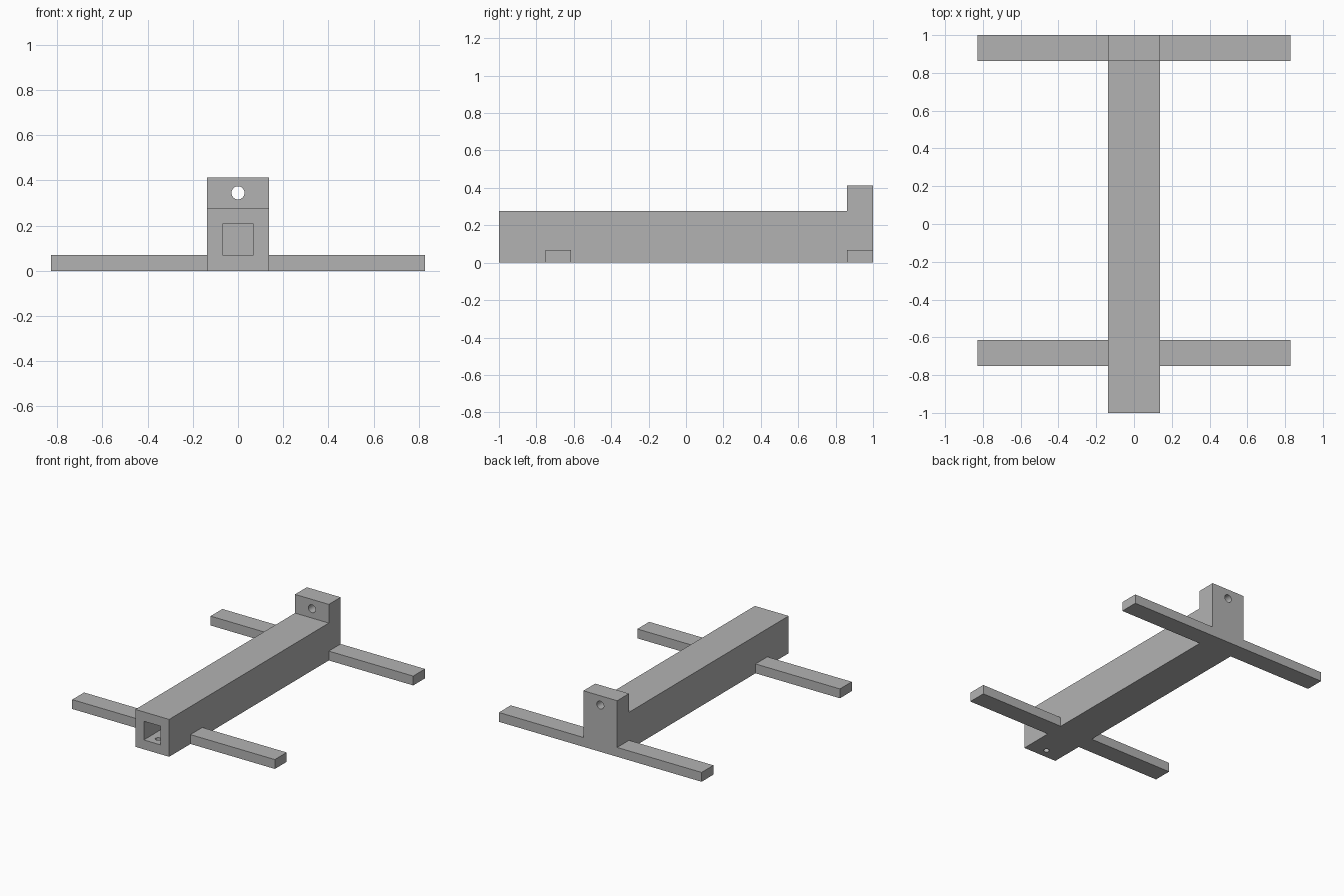
import bpy
from math import radians

default = bpy.data.objects.get("Cube")
if default:
    bpy.data.objects.remove(default, do_unlink=True)

U = 2 / 29            # design unit: the beam is 29 units long
HALF = 2 * U          # half width of the beam
FRONT, BACK = -1.0, 1.0
TAB_Y = BACK - 2 * U  # front face of the upright tab

grey = bpy.data.materials.new("plain_grey")
grey.use_nodes = True
colour = (0.45, 0.45, 0.45, 1)
grey.diffuse_color = colour
grey.node_tree.nodes["Principled BSDF"].inputs["Base Color"].default_value = colour


def box(name, lo, hi):
    """Axis-aligned box between two corners."""
    centre = [(a + b) / 2 for a, b in zip(lo, hi)]
    bpy.ops.mesh.primitive_cube_add(size=1, location=centre)
    ob = bpy.context.object
    ob.name = name
    ob.scale = [b - a for a, b in zip(lo, hi)]
    bpy.ops.object.transform_apply(location=True, rotation=False, scale=True)
    ob.data.materials.append(grey)
    return ob


def pin(name, radius, depth, centre, tilt=0):
    """Round cutter for a drilled hole."""
    bpy.ops.mesh.primitive_cylinder_add(vertices=32, radius=radius, depth=depth,
                                        location=centre, rotation=(radians(tilt), 0, 0))
    ob = bpy.context.object
    ob.name = name
    ob.data.materials.append(grey)
    return ob


def cut(target, cutter):
    """Subtract a cutter from a part and discard the cutter."""
    cutter.hide_render = True
    bpy.context.view_layer.objects.active = target
    mod = target.modifiers.new("cut", 'BOOLEAN')
    mod.operation, mod.solver, mod.object = 'DIFFERENCE', 'EXACT', cutter
    bpy.ops.object.modifier_apply(modifier=mod.name)
    bpy.data.objects.remove(cutter, do_unlink=True)


def smooth(ob):
    bpy.ops.object.select_all(action='DESELECT')
    ob.select_set(True)
    bpy.context.view_layer.objects.active = ob
    bpy.ops.object.shade_smooth_by_angle(angle=radians(30))


# Main beam with a square pocket open at the front and a hole in its floor
beam = box("main_beam", (-HALF, FRONT, 0), (HALF, BACK, 4 * U))
cut(beam, box("pocket_cutter", (-U, FRONT - U, U), (U, TAB_Y, 3 * U)))
cut(beam, pin("floor_hole_cutter", 0.02, 1.8 * U, (0, FRONT + U, U / 2)))
smooth(beam)

# Upright tab at the back with a through hole
tab = box("upright_tab", (-HALF, TAB_Y, 4 * U), (HALF, BACK, 6 * U))
cut(tab, pin("tab_hole_cutter", 0.029, 4 * U, (0, BACK - U, 5 * U), 90))
smooth(tab)

# Flat cross arms on both sides, front and back
for end, y in (("front", FRONT + 3.6 * U), ("back", TAB_Y)):
    for side, s in (("left", 1), ("right", -1)):
        inner, outer = sorted((s * HALF, s * 12 * U))
        box(f"{end}_{side}_arm", (inner, y, 0), (outer, y + 2 * U, U))
